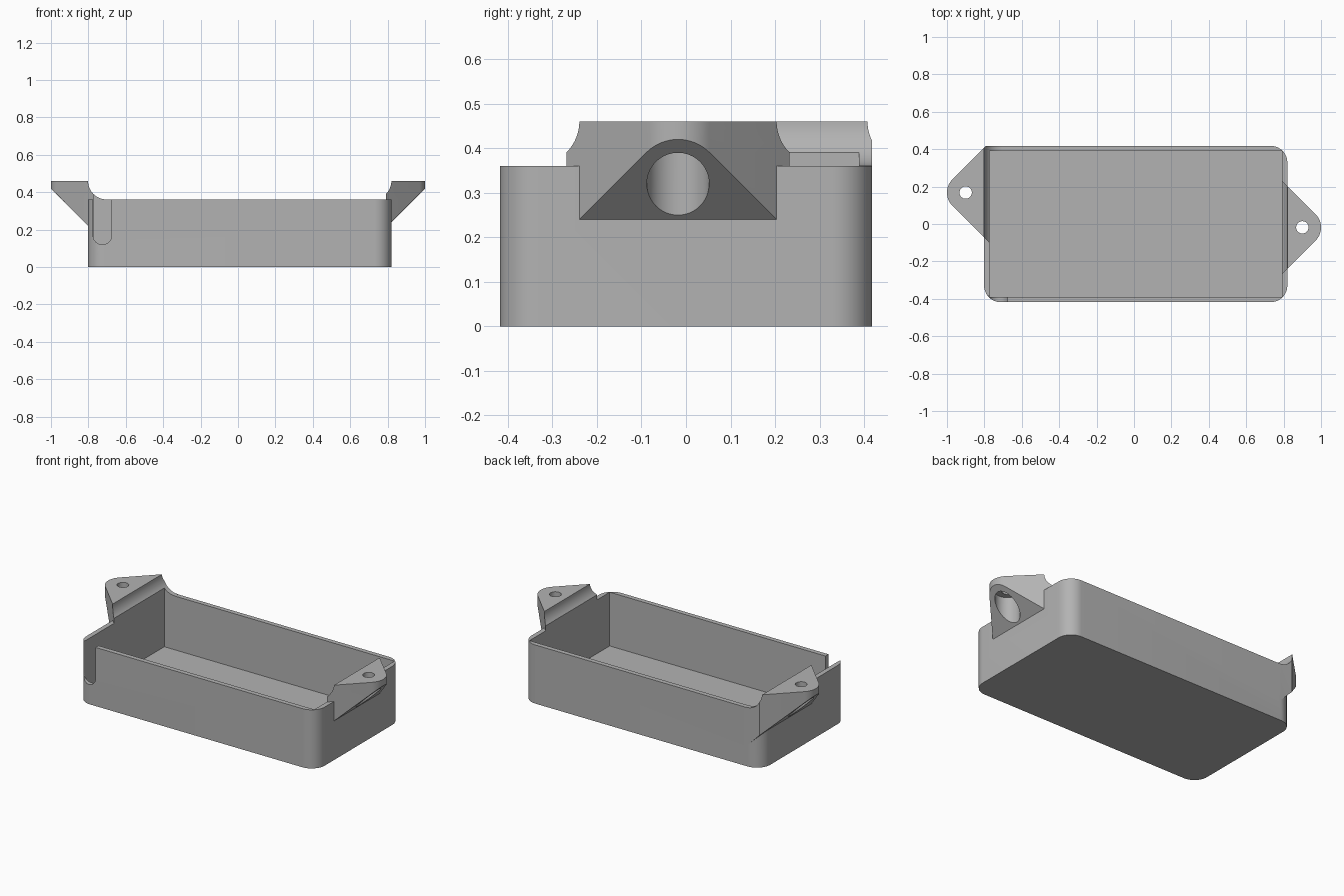
import bpy, bmesh, math
from mathutils import Vector, Matrix

if "Cube" in bpy.data.objects:
    bpy.data.objects.remove(bpy.data.objects["Cube"])

LEFT, RIGHT, HALF_Y = -0.802, 0.82, 0.418
RIM, TOP, CORNER = 0.36, 0.46, 0.09
WALL = 0.029

grey = bpy.data.materials.new("plain_grey")
grey.use_nodes = True
colour = (0.45, 0.45, 0.45, 1)
grey.diffuse_color = colour
grey.node_tree.nodes["Principled BSDF"].inputs["Base Color"].default_value = colour


def finish(name, bm):
    bmesh.ops.recalc_face_normals(bm, faces=bm.faces[:])
    mesh = bpy.data.meshes.new(name)
    bm.to_mesh(mesh)
    bm.free()
    mesh.materials.append(grey)
    obj = bpy.data.objects.new(name, mesh)
    bpy.context.collection.objects.link(obj)
    return obj


def arc(cx, cy, r, start, end, steps):
    angles = [math.radians(start + (end - start) * i / steps) for i in range(steps + 1)]
    return [(cx + r * math.cos(a), cy + r * math.sin(a)) for a in angles]


def prism(outline, z0, z1):
    bm = bmesh.new()
    face = bm.faces.new([bm.verts.new((x, y, z0)) for x, y in outline])
    out = bmesh.ops.extrude_face_region(bm, geom=[face])
    verts = [v for v in out["geom"] if isinstance(v, bmesh.types.BMVert)]
    bmesh.ops.translate(bm, verts=verts, vec=(0, 0, z1 - z0))
    return bm


def slice_off(bm, point, normal):
    geom = bm.verts[:] + bm.edges[:] + bm.faces[:]
    bmesh.ops.bisect_plane(bm, geom=geom, plane_co=point, plane_no=normal, clear_outer=True)
    bmesh.ops.holes_fill(bm, edges=bm.edges[:], sides=0)


def box(name, x0, x1, y0, y1, z0, z1):
    return finish(name, prism([(x0, y0), (x1, y0), (x1, y1), (x0, y1)], z0, z1))


def cylinder(name, centre, r, depth, along_y=False):
    bm = bmesh.new()
    turn = Matrix.Rotation(math.pi / 2, 4, 'X') if along_y else Matrix()
    bmesh.ops.create_cone(bm, cap_ends=True, segments=64, radius1=r, radius2=r,
                          depth=depth, matrix=Matrix.Translation(centre) @ turn)
    return finish(name, bm)


def combine(target, tool, operation):
    mod = target.modifiers.new("join", 'BOOLEAN')
    mod.operation, mod.object, mod.solver = operation, tool, 'EXACT'
    bpy.context.view_layer.objects.active = target
    bpy.ops.object.modifier_apply(modifier=mod.name)
    bpy.data.objects.remove(tool)


def lug(side, yc):
    # Rounded 45 degree triangle in plan, sloped underneath
    r, inner = 0.1, 0.7
    half = r * math.sqrt(2) + 0.9 - inner
    pts = [(inner, -half)] + arc(0.9, 0, r, -45, 45, 16) + [(inner, half)]
    bm = prism([(side * x, y + yc) for x, y in pts], 0, TOP)
    slice_off(bm, (side, 0, 0.42), Vector((side, 0, -1)).normalized())
    slice_off(bm, (0, HALF_Y, 0), (0, 1, 0))
    return finish("lug", bm)


# Tray body with rounded upright corners
outline = []
for cx, cy, a in ((RIGHT - CORNER, HALF_Y - CORNER, 0), (LEFT + CORNER, HALF_Y - CORNER, 90),
                  (LEFT + CORNER, CORNER - HALF_Y, 180), (RIGHT - CORNER, CORNER - HALF_Y, 270)):
    outline += arc(cx, cy, CORNER, a, a + 90, 12)
tray = finish("tray", prism(outline, 0, RIM))

# Mounting lugs
lugs = ((1, -0.018, RIGHT), (-1, 0.168, LEFT))
for side, yc, edge in lugs:
    combine(tray, lug(side, yc), 'UNION')

# Cavity
combine(tray, box("cavity", LEFT + WALL, RIGHT - WALL, WALL - HALF_Y, HALF_Y - WALL, 0.03, 1),
        'DIFFERENCE')

# Concave inner lug edges, screw holes and their recesses
for side, yc, edge in lugs:
    combine(tray, cylinder("hollow", (edge - side * 0.1, 0, TOP + 0.001), 0.1, 2, True), 'DIFFERENCE')
    combine(tray, cylinder("screw_hole", (side * 0.9, yc, 0.4), 0.033, 0.4), 'DIFFERENCE')
    combine(tray, cylinder("recess", (side * 0.9, yc, 0.27), 0.07, 0.3), 'DIFFERENCE')

# Round-bottomed cable slot in the front wall
combine(tray, box("slot", -0.775, -0.675, -0.6, -0.38, 0.17, 0.6), 'DIFFERENCE')
combine(tray, cylinder("slot_end", (-0.725, -0.49, 0.17), 0.05, 0.22, True), 'DIFFERENCE')

bpy.ops.object.select_all(action='DESELECT')
tray.select_set(True)
bpy.context.view_layer.objects.active = tray
bpy.ops.object.shade_smooth_by_angle(angle=math.radians(30))
